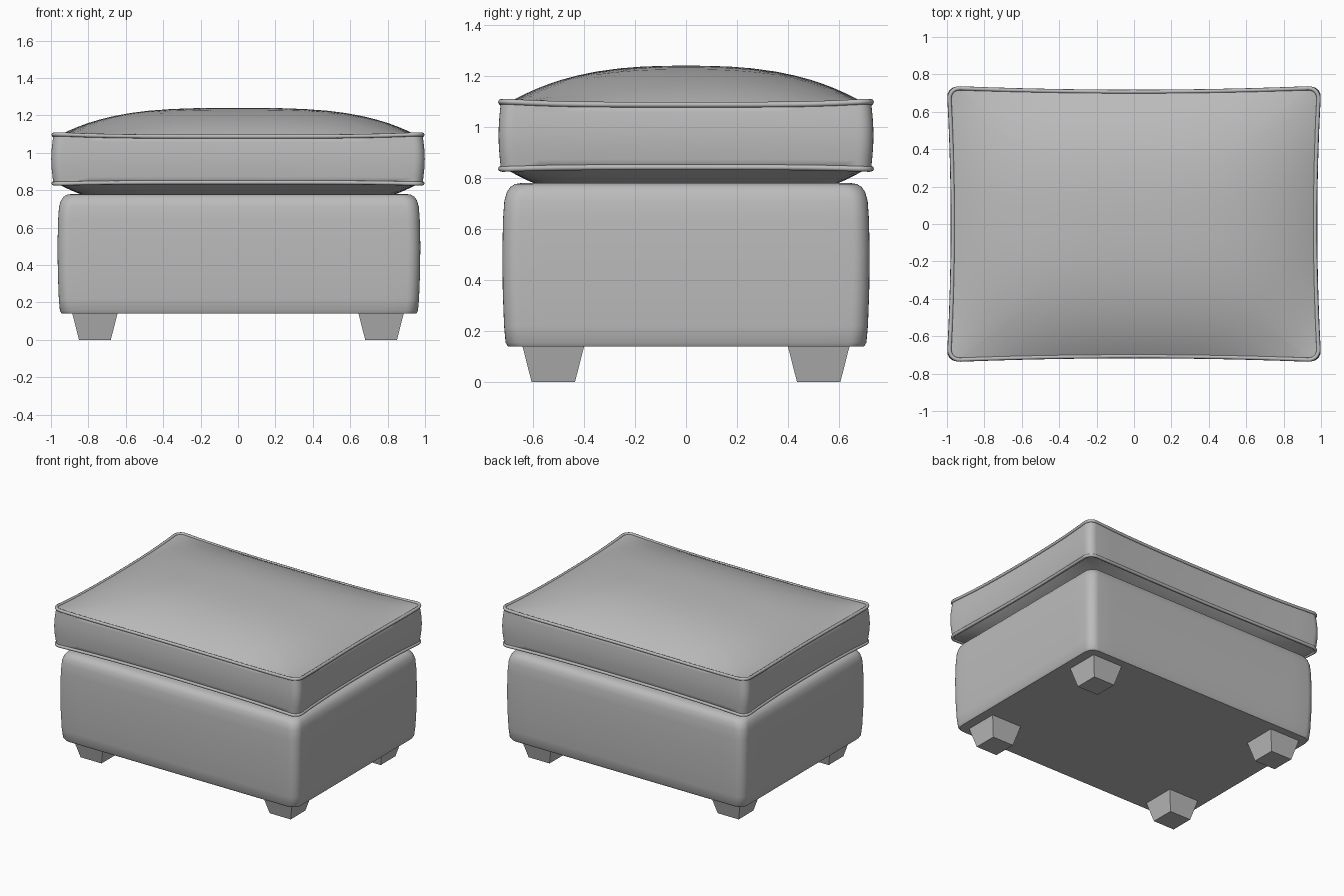
import bpy, bmesh, math
from math import sin, cos, pi
from mathutils import Vector

cube = bpy.data.objects.get("Cube")
if cube:
    bpy.data.objects.remove(cube, do_unlink=True)

grey = bpy.data.materials.new("grey upholstery")
grey.use_nodes = True
COLOUR = (0.5, 0.5, 0.5, 1)
grey.diffuse_color = COLOUR
grey.node_tree.nodes["Principled BSDF"].inputs["Base Color"].default_value = COLOUR


def outline(hx, hy, radius, side=14, corner=7):
    """Rounded rectangle, counter-clockwise, with evenly divided sides."""
    pts = []
    centres = [(1, 1), (-1, 1), (-1, -1), (1, -1)]
    for i, (sx, sy) in enumerate(centres):
        c = Vector((sx * (hx - radius), sy * (hy - radius)))
        for k in range(corner + 1):
            a = (i + k / corner) * pi / 2
            pts.append(c + radius * Vector((cos(a), sin(a))))
        nx, ny = centres[(i + 1) % 4]
        a = (i + 1) * pi / 2
        end = Vector((nx * (hx - radius), ny * (hy - radius))) + radius * Vector((cos(a), sin(a)))
        start = pts[-1].copy()
        pts += [start.lerp(end, k / side) for k in range(1, side)]
    return pts


def finish(obj, angle=40):
    obj.data.materials.append(grey)
    bpy.ops.object.select_all(action="DESELECT")
    obj.select_set(True)
    bpy.context.view_layer.objects.active = obj
    bpy.ops.object.shade_smooth_by_angle(angle=math.radians(angle))
    return obj


def loft(name, rings, angle=40):
    """Skin a stack of closed rings and cap both ends."""
    bm = bmesh.new()
    rows = [[bm.verts.new(p) for p in ring] for ring in rings]
    for a, b in zip(rows, rows[1:]):
        for i in range(len(a)):
            j = (i + 1) % len(a)
            bm.faces.new((a[i], a[j], b[j], b[i]))
    bm.faces.new(list(reversed(rows[0])))
    bm.faces.new(rows[-1])
    bmesh.ops.recalc_face_normals(bm, faces=bm.faces)
    mesh = bpy.data.meshes.new(name)
    bm.to_mesh(mesh)
    bm.free()
    obj = bpy.data.objects.new(name, mesh)
    bpy.context.collection.objects.link(obj)
    return finish(obj, angle)


# Upholstered base: puffed sides, soft top edge, crisp underside
base_profile = [(0.14, 0.022), (0.155, 0.013), (0.22, 0.007), (0.35, 0.002), (0.5, 0),
                (0.64, 0.003), (0.71, 0.008), (0.745, 0.018), (0.765, 0.032),
                (0.776, 0.05), (0.78, 0.075)]
loft("base", [[(p.x + 0.005, p.y, z) for p in outline(0.97 - d, 0.72 - d, 0.065)]
              for z, d in base_profile])

# Cushion: crowned faces, gently pulled-in seams and a bulging band
HX, HY = 0.99, 0.728
EDGE = outline(HX, HY, 0.06)
SEAM_TOP, SEAM_LOW = 1.087, 0.842


def cushion_point(p, scale, z, pinch, crown, px, py):
    u, v = p.x / HX * scale, p.y / HY * scale
    rise = crown * (1 - abs(u) ** px) * (1 - abs(v) ** py)
    # Pull the middle of each side inwards
    x = HX * u * (1 - pinch * (1 - v * v) * abs(u) ** 3)
    y = HY * v * (1 - pinch * 1.3 * (1 - u * u) * abs(v) ** 3)
    flare = (abs(u) * abs(v)) ** 4
    lift = flare * (0.014 if z > 0.96 else -0.008)
    return Vector((x, y, z + rise + lift))


def ring(scale, z, pinch=0.022, crown=0.0, px=3.2, py=2.6):
    return [cushion_point(p, scale, z, pinch, crown, px, py) for p in EDGE]


scales = [0.03, 0.12, 0.24, 0.36, 0.48, 0.58, 0.67, 0.75, 0.82, 0.88, 0.93, 0.97, 0.99]
seam_low, seam_top = ring(1, SEAM_LOW), ring(1, SEAM_TOP)
under = [ring(s, SEAM_LOW, crown=-0.12, px=5, py=4) for s in scales]
band = []
for k in range(1, 8):
    t = k / 8
    bulge = sin(pi * t)
    band.append([a.lerp(b, t) + Vector((a.x / HX * 0.012, a.y / HY * 0.009, 0)) * bulge
                 for a, b in zip(seam_low, seam_top)])
over = [ring(s, SEAM_TOP, crown=0.153) for s in reversed(scales)]
loft("cushion", under + [seam_low] + band + [seam_top] + over, 60)

# Piping along both cushion seams
for name, path in (("upper_piping", seam_top), ("lower_piping", seam_low)):
    curve = bpy.data.curves.new(name, "CURVE")
    curve.dimensions = "3D"
    curve.bevel_depth = 0.011
    curve.bevel_resolution = 2
    spline = curve.splines.new("POLY")
    spline.points.add(len(path) - 1)
    for point, co in zip(spline.points, path):
        point.co = (*co, 1)
    spline.use_cyclic_u = True
    obj = bpy.data.objects.new(name, curve)
    bpy.context.collection.objects.link(obj)
    bpy.ops.object.select_all(action="DESELECT")
    obj.select_set(True)
    bpy.context.view_layer.objects.active = obj
    bpy.ops.object.convert(target="MESH")
    finish(bpy.context.object, 70)

# Four tapered block feet
for sx, side in ((1, "left"), (-1, "right")):
    for sy, end in ((1, "back"), (-1, "front")):
        corners = ((-1, -1), (1, -1), (1, 1), (-1, 1))
        rings = [[(sx * 0.765 + h * a, sy * 0.52 + h * b, z) for a, b in corners]
                 for z, h in ((0, 0.085), (0.145, 0.122))]
        loft(f"{end}_{side}_foot", rings, 30)
